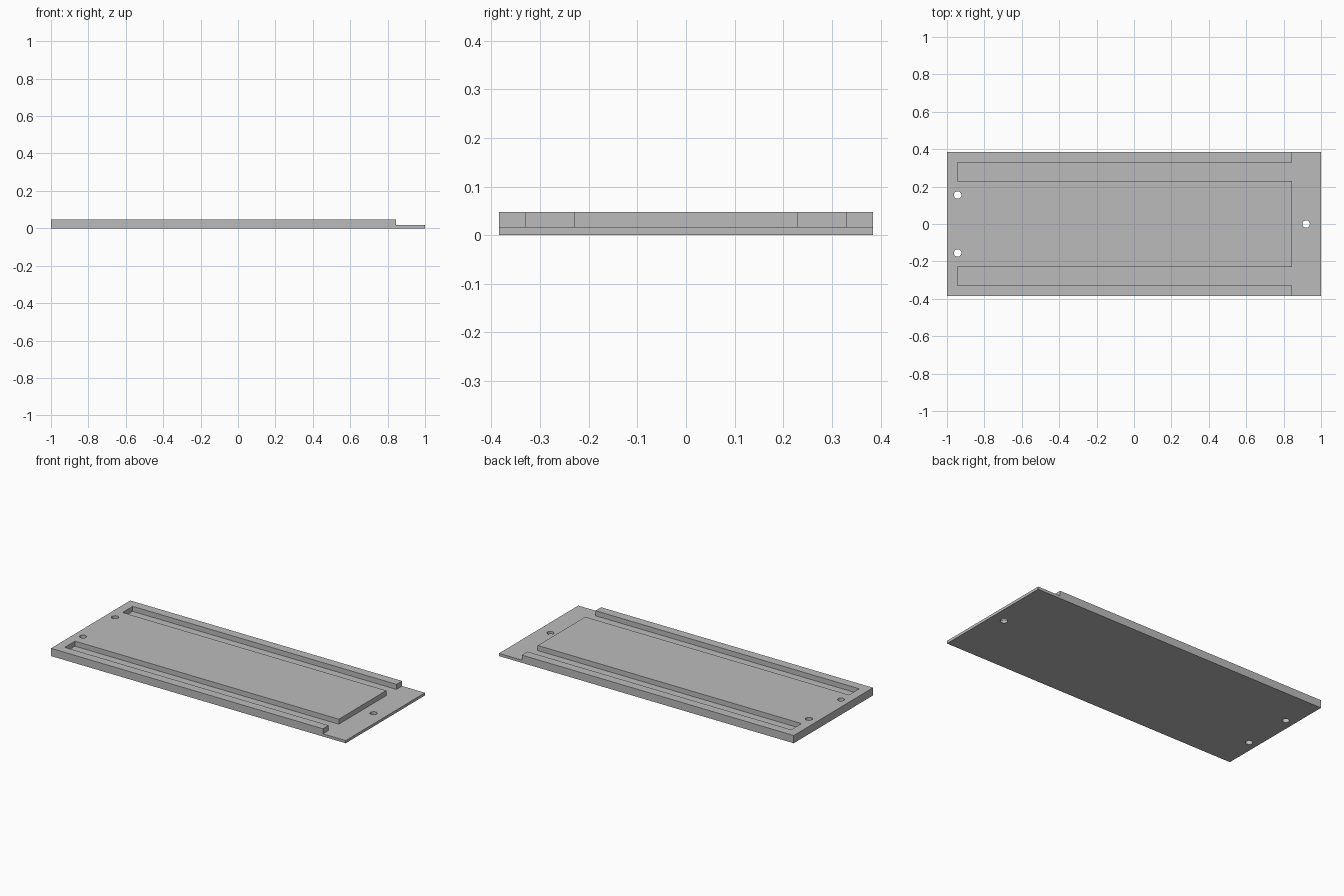
import bpy
import bmesh
from mathutils import Vector

if "Cube" in bpy.data.objects:
    bpy.data.objects.remove(bpy.data.objects["Cube"], do_unlink=True)

HALF_X, HALF_Y = 1.0, 0.384
TOP, FLOOR = 0.0475, 0.0165
SLOT_START, STEP_X = -0.945, 0.845
SLOT_IN, SLOT_OUT = 0.23, 0.329
HOLE_RADIUS = 0.02

grey = bpy.data.materials.new("plain_grey")
grey.use_nodes = True
colour = (0.5, 0.5, 0.5, 1)
grey.diffuse_color = colour
grey.node_tree.nodes["Principled BSDF"].inputs["Base Color"].default_value = colour


def prism(name, outline, bottom, top):
    """Extrude a flat outline into a solid."""
    bm = bmesh.new()
    face = bm.faces.new([bm.verts.new((x, y, bottom)) for x, y in outline])
    up = bmesh.ops.extrude_face_region(bm, geom=[face])["geom"]
    bmesh.ops.translate(bm, vec=Vector((0, 0, top - bottom)),
                        verts=[v for v in up if isinstance(v, bmesh.types.BMVert)])
    bmesh.ops.recalc_face_normals(bm, faces=bm.faces)
    mesh = bpy.data.meshes.new(name)
    bm.to_mesh(mesh)
    bm.free()
    mesh.materials.append(grey)
    obj = bpy.data.objects.new(name, mesh)
    bpy.context.collection.objects.link(obj)
    return obj


def cut(target, cutter):
    """Subtract the cutter, then discard it."""
    cutter.hide_render = True
    mod = target.modifiers.new("cut", "BOOLEAN")
    mod.operation = "DIFFERENCE"
    mod.solver = "EXACT"
    mod.object = cutter
    bpy.context.view_layer.objects.active = target
    bpy.ops.object.modifier_apply(modifier=mod.name)
    bpy.data.objects.remove(cutter, do_unlink=True)


# Full-height plate
plate = prism("slotted_plate", [(-HALF_X, -HALF_Y), (HALF_X, -HALF_Y),
                                (HALF_X, HALF_Y), (-HALF_X, HALF_Y)], 0, TOP)

# Low end ledge joined to the two long channels
side = [(1.1, 0.5), (STEP_X, 0.5), (STEP_X, SLOT_OUT), (SLOT_START, SLOT_OUT),
        (SLOT_START, SLOT_IN), (STEP_X, SLOT_IN)]
recess = side + [(x, -y) for x, y in reversed(side)]
cut(plate, prism("recess_cutter", recess, FLOOR, 0.2))

# Three round through holes
for x, y in [(-0.943, 0.155), (-0.943, -0.155), (0.92, 0)]:
    bpy.ops.mesh.primitive_cylinder_add(vertices=32, radius=HOLE_RADIUS,
                                        depth=0.4, location=(x, y, 0))
    hole = bpy.context.object
    hole.name = "hole_cutter"
    hole.data.materials.append(grey)
    bpy.context.view_layer.update()
    cut(plate, hole)

# Smooth hole walls, crisp plate edges
bpy.ops.object.select_all(action="DESELECT")
plate.select_set(True)
bpy.context.view_layer.objects.active = plate
bpy.ops.object.shade_smooth_by_angle(angle=0.5)
